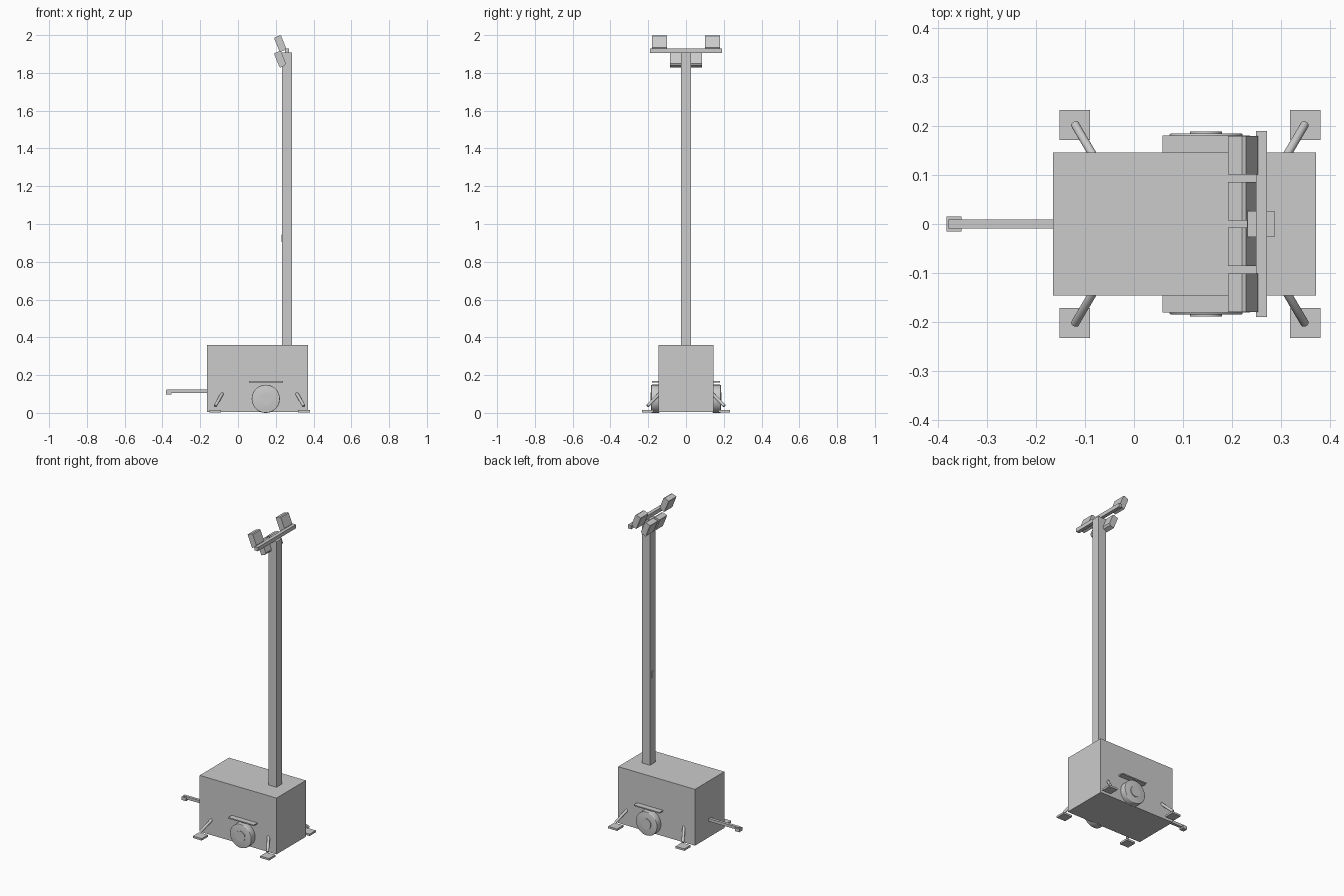
import bpy, bmesh, math
from mathutils import Vector, Matrix

if "Cube" in bpy.data.objects:
    bpy.data.objects.remove(bpy.data.objects["Cube"])


def finish(name, bm, smooth=False):
    bmesh.ops.recalc_face_normals(bm, faces=bm.faces)
    me = bpy.data.meshes.new(name)
    bm.to_mesh(me)
    bm.free()
    ob = bpy.data.objects.new(name, me)
    bpy.context.collection.objects.link(ob)
    if smooth:
        bpy.ops.object.select_all(action='DESELECT')
        bpy.context.view_layer.objects.active = ob
        ob.select_set(True)
        bpy.ops.object.shade_smooth_by_angle(angle=math.radians(35))
    return ob


def box(name, x, y, z):
    """Box from (min, max) ranges on each axis."""
    bm = bmesh.new()
    bmesh.ops.create_cube(bm, size=1)
    for v in bm.verts:
        v.co = [r[0] + (c + 0.5) * (r[1] - r[0]) for r, c in zip((x, y, z), v.co)]
    return finish(name, bm)


def rod(name, a, b, radius, segments=32, bevel=0.0):
    """Cylinder between two points, with optionally rounded rims."""
    a, b = Vector(a), Vector(b)
    d = b - a
    bm = bmesh.new()
    m = Matrix.Translation((a + b) / 2) @ d.to_track_quat('Z', 'Y').to_matrix().to_4x4()
    bmesh.ops.create_cone(bm, cap_ends=True, segments=segments, radius1=radius,
                          radius2=radius, depth=d.length, matrix=m)
    if bevel:
        rims = [e for e in bm.edges if any(len(f.verts) > 4 for f in e.link_faces)]
        bmesh.ops.bevel(bm, geom=rims, offset=bevel, segments=3, profile=0.5, affect='EDGES')
    return finish(name, bm, True)


def lamp(name, y, z):
    """Floodlight: side profile extruded in y, tilted down towards -x."""
    w = 0.039
    profile = [(-0.019, -0.041), (0.008, -0.041), (0.018, -0.031),
               (0.018, 0.036), (0.012, 0.041), (-0.019, 0.041)]
    bm = bmesh.new()
    face = bm.faces.new([bm.verts.new((px, -w, pz)) for px, pz in profile])
    ext = bmesh.ops.extrude_face_region(bm, geom=[face])
    moved = [v for v in ext['geom'] if isinstance(v, bmesh.types.BMVert)]
    bmesh.ops.translate(bm, verts=moved, vec=(0, 2 * w, 0))
    # raised lens on the front face
    bmesh.ops.create_cube(bm, size=1, matrix=Matrix.Translation((-0.0185, 0, 0))
                          @ Matrix.Diagonal((0.005, 0.072, 0.074, 1)))
    bm.transform(Matrix.Translation((0.225, y, z)) @ Matrix.Rotation(math.radians(-22), 4, 'Y'))
    return finish(name, bm)


# cabinet, mast and crossbar
box("cabinet", (-0.165, 0.371), (-0.146, 0.146), (0.005, 0.36))
box("mast", (0.232, 0.287), (-0.027, 0.027), (0.35, 1.908))
box("mast_plate", (0.230, 0.236), (-0.010, 0.010), (0.905, 0.945))
box("lamp_crossbar", (0.249, 0.271), (-0.19, 0.19), (1.906, 1.93))

# drawbar and coupler
box("drawbar", (-0.378, -0.16), (-0.009, 0.009), (0.106, 0.123))
box("coupler", (-0.382, -0.352), (-0.015, 0.015), (0.097, 0.118))

for s, side in ((-1, "right"), (1, "left")):
    # lamps
    lamp(f"upper_lamp_{side}", s * 0.140, 1.956)
    lamp(f"lower_lamp_{side}", s * 0.0465, 1.873)
    # wheel, hub and fender
    rod(f"wheel_{side}", (0.147, s * 0.14, 0.0745), (0.147, s * 0.185, 0.0745), 0.0745, 48, 0.004)
    rod(f"hub_{side}", (0.147, s * 0.18, 0.0745), (0.147, s * 0.189, 0.0745), 0.033)
    box(f"fender_{side}", (0.058, 0.237), sorted((s * 0.14, s * 0.181)), (0.161, 0.168))
    # outriggers: sloping strut and square foot
    for cx, d, end in ((-0.121, -1, "rear"), (0.349, 1, "front")):
        rod(f"strut_{end}_{side}", (cx - d * 0.040, s * 0.136, 0.106),
            (cx, s * 0.204, 0.036), 0.0085, 16, 0.002)
        box(f"foot_{end}_{side}", (cx - 0.031, cx + 0.031),
            sorted((s * 0.171, s * 0.233)), (0.002, 0.014))
